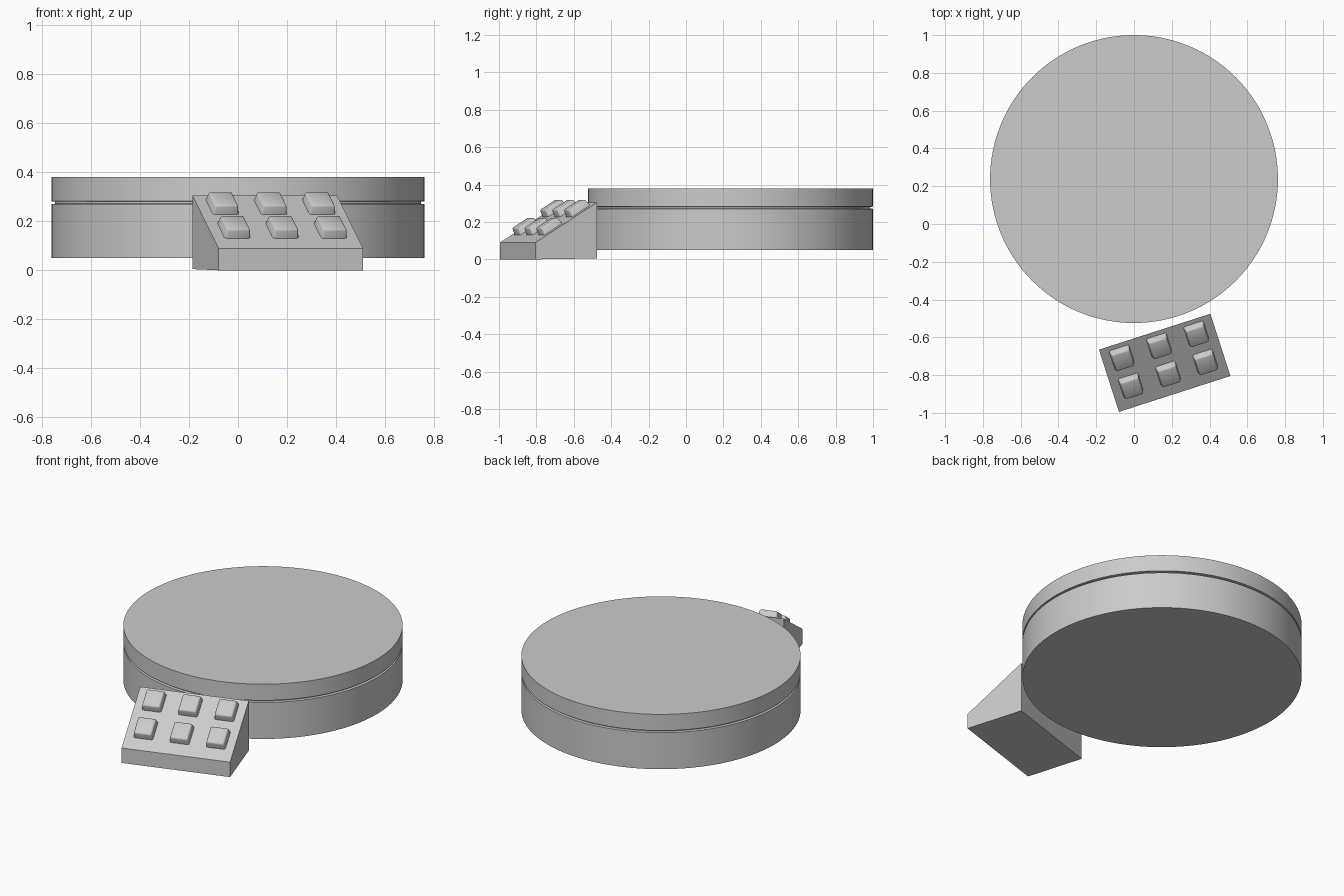
import bpy, bmesh, math
from mathutils import Matrix, Vector

if "Cube" in bpy.data.objects:
    bpy.data.objects.remove(bpy.data.objects["Cube"])


def finish(bm, name, angle=35):
    bmesh.ops.recalc_face_normals(bm, faces=bm.faces)
    me = bpy.data.meshes.new(name)
    bm.to_mesh(me)
    bm.free()
    ob = bpy.data.objects.new(name, me)
    bpy.context.collection.objects.link(ob)
    bpy.ops.object.select_all(action='DESELECT')
    ob.select_set(True)
    bpy.context.view_layer.objects.active = ob
    bpy.ops.object.shade_smooth_by_angle(angle=math.radians(angle))
    return ob


# Round body: one turned profile with a thin seam groove under the lid
def lathe(name, profile, centre, segments=128):
    bm = bmesh.new()
    rings = []
    for r, z in profile:
        rings.append([bm.verts.new((centre[0] + r * math.cos(2 * math.pi * i / segments),
                                    centre[1] + r * math.sin(2 * math.pi * i / segments), z))
                      for i in range(segments)])
    for a, b in zip(rings, rings[1:]):
        for i in range(segments):
            j = (i + 1) % segments
            bm.faces.new((a[i], a[j], b[j], b[i]))
    bm.faces.new(rings[0])
    bm.faces.new(rings[-1])
    return finish(bm, name)


R = 0.762
lathe("round_platform",
      [(R, 0.05), (R, 0.27), (R - 0.015, 0.272), (R - 0.015, 0.28), (R, 0.282), (R, 0.38)],
      (0, 0.238))

# Local frame of the control pad
YAW = Matrix.Translation((0.1625, -0.735, 0)) @ Matrix.Rotation(math.atan2(0.19, 0.59), 4, 'Z')
HALF_W, HALF_D = 0.31, 0.173
FRONT_Z, BACK_Z = 0.09, 0.305
SLOPE = math.atan2(BACK_Z - FRONT_Z, 2 * HALF_D)

# Wedge-shaped control pad
bm = bmesh.new()
side = [(-HALF_D, 0), (HALF_D, 0.005), (HALF_D, BACK_Z), (-HALF_D, FRONT_Z)]
left, right = [[bm.verts.new((x, y, z)) for y, z in side] for x in (-HALF_W, HALF_W)]
bm.faces.new(left)
bm.faces.new(right)
for i in range(4):
    j = (i + 1) % 4
    bm.faces.new((left[i], left[j], right[j], right[i]))
bm.transform(YAW)
finish(bm, "control_pad")


# Tapered push buttons lying on the slope
def button(name, u, v, height=0.04):
    bm = bmesh.new()
    bmesh.ops.create_cube(bm, size=1)
    for p in bm.verts:
        top = p.co.z > 0
        k = 0.88 if top else 1.0
        p.co = Vector((p.co.x * 0.112 * k, p.co.y * 0.122 * k, height if top else -0.005))
    edges = [e for e in bm.edges if any(p.co.z > 0 for p in e.verts)]
    bmesh.ops.bevel(bm, geom=edges, offset=0.008, segments=2, profile=0.5, affect='EDGES')
    z = FRONT_Z + (v + HALF_D) * math.tan(SLOPE)
    bm.transform(YAW @ Matrix.Translation((u, v, z)) @ Matrix.Rotation(SLOPE, 4, 'X'))
    finish(bm, name, 50)


for row, v in enumerate((-0.057, 0.099)):
    for col in range(3):
        button(f"button_{row}_{col}", (col - 1) * 0.207, v)
